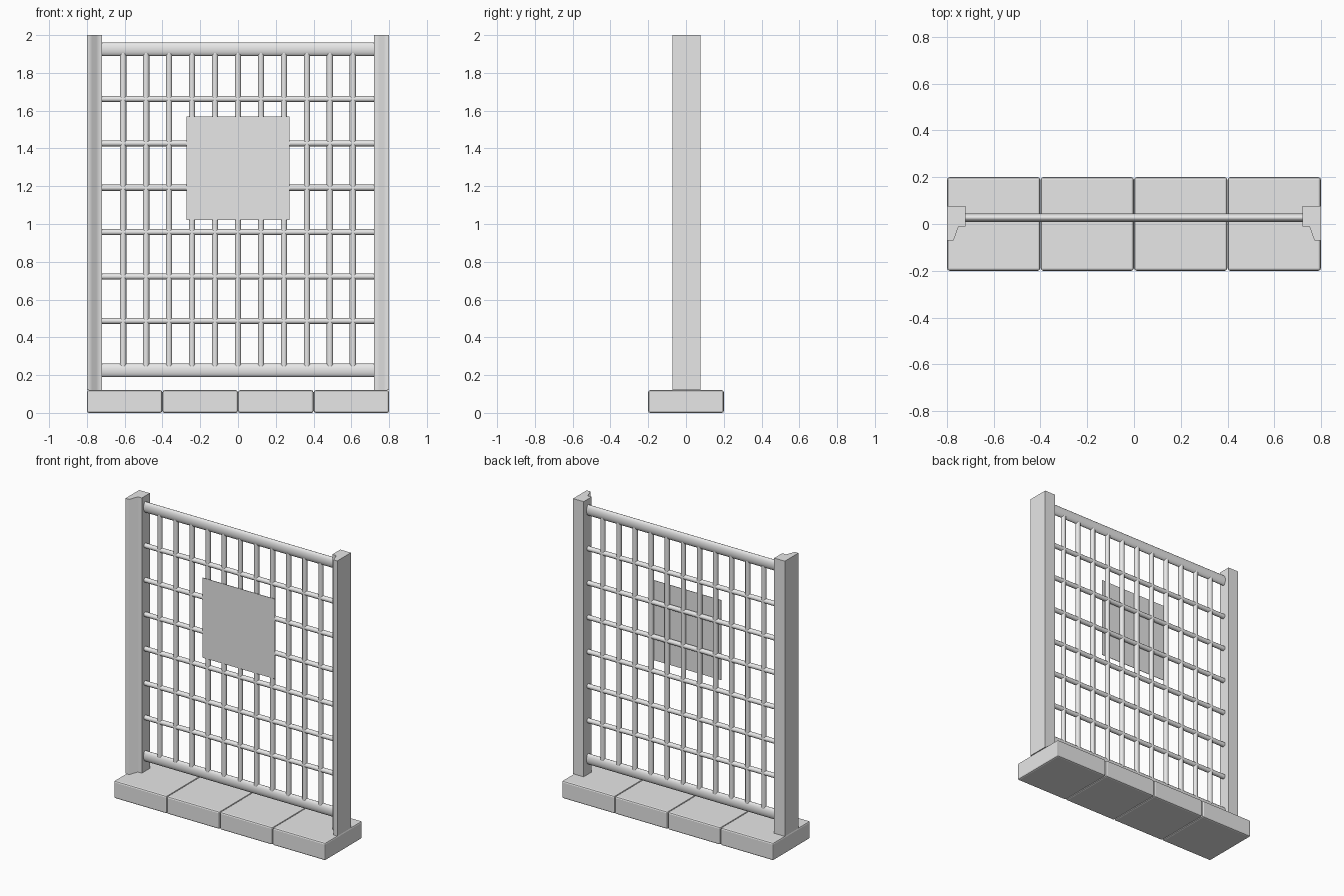
import bpy, bmesh, math
from mathutils import Matrix, Vector

if "Cube" in bpy.data.objects:
    bpy.data.objects.remove(bpy.data.objects["Cube"])

grey = bpy.data.materials.new("light_grey")
grey.diffuse_color = (0.8, 0.8, 0.8, 1)
grey.use_nodes = True
grey.node_tree.nodes["Principled BSDF"].inputs["Base Color"].default_value = grey.diffuse_color
BAR_Y = 0.027


def add_object(name, bm, smooth=None):
    bmesh.ops.recalc_face_normals(bm, faces=bm.faces)
    mesh = bpy.data.meshes.new(name)
    bm.to_mesh(mesh)
    bm.free()
    mesh.materials.append(grey)
    ob = bpy.data.objects.new(name, mesh)
    bpy.context.collection.objects.link(ob)
    if smooth:
        bpy.ops.object.select_all(action='DESELECT')
        ob.select_set(True)
        bpy.context.view_layer.objects.active = ob
        bpy.ops.object.shade_smooth_by_angle(angle=math.radians(smooth))
    return ob


def box(name, center, size, bevel=0):
    bm = bmesh.new()
    bmesh.ops.create_cube(bm, size=1, matrix=Matrix.Translation(center) @ Matrix.Diagonal((*size, 1)))
    ob = add_object(name, bm)
    if bevel:
        mod = ob.modifiers.new("rounded_edges", 'BEVEL')
        mod.width, mod.segments = bevel, 2
    return ob


def bar(name, center, length, axis, r_y, r_other, sides=12):
    """Elliptic bar running along x or z."""
    bm = bmesh.new()
    turn = Matrix.Rotation(math.pi / 2, 4, 'Y') if axis == 'X' else Matrix.Identity(4)
    bmesh.ops.create_cone(bm, cap_ends=True, segments=sides, radius1=1, radius2=1, depth=1,
                          matrix=Matrix.Translation(center) @ turn @ Matrix.Diagonal((r_other, r_y, length, 1)))
    return add_object(name, bm, 40)


# Base slabs
for i in range(4):
    box(f"base_slab_{i + 1}", (-0.6 + 0.4 * i, 0, 0.06), (0.398, 0.4, 0.12), 0.01)

# Side posts: stepped profile extruded upwards, mirrored
profile = [(0.8, 0.076), (0.72, 0.076), (0.72, -0.01), (0.75, -0.01), (0.772, -0.071), (0.8, -0.071)]
for side, sign in (("left", -1), ("right", 1)):
    bm = bmesh.new()
    face = bm.faces.new([bm.verts.new((sign * x, y, 0.12)) for x, y in profile])
    new = bmesh.ops.extrude_face_region(bm, geom=[face], use_keep_orig=True)
    bmesh.ops.translate(bm, vec=Vector((0, 0, 1.88)),
                        verts=[v for v in new["geom"] if isinstance(v, bmesh.types.BMVert)])
    add_object(f"{side}_post", bm, 75)

# Thick rails at top and bottom
for name, z in (("bottom_rail", 0.225), ("top_rail", 1.925)):
    bar(name, (0, BAR_Y, z), 1.44, 'X', 0.018, 0.036, 20)

# Lattice bars
for i in range(11):
    bar(f"upright_bar_{i + 1}", (0.1217 * (i - 5), BAR_Y, 1.075), 1.66, 'Z', 0.016, 0.017)
for i in range(6):
    bar(f"cross_bar_{i + 1}", (0, BAR_Y, 0.487 + 0.235 * i), 1.44, 'X', 0.016, 0.016)

# Square sign plate on the front of the lattice
box("sign_plate", (0, 0.0095, 1.295), (0.546, 0.003, 0.546))
